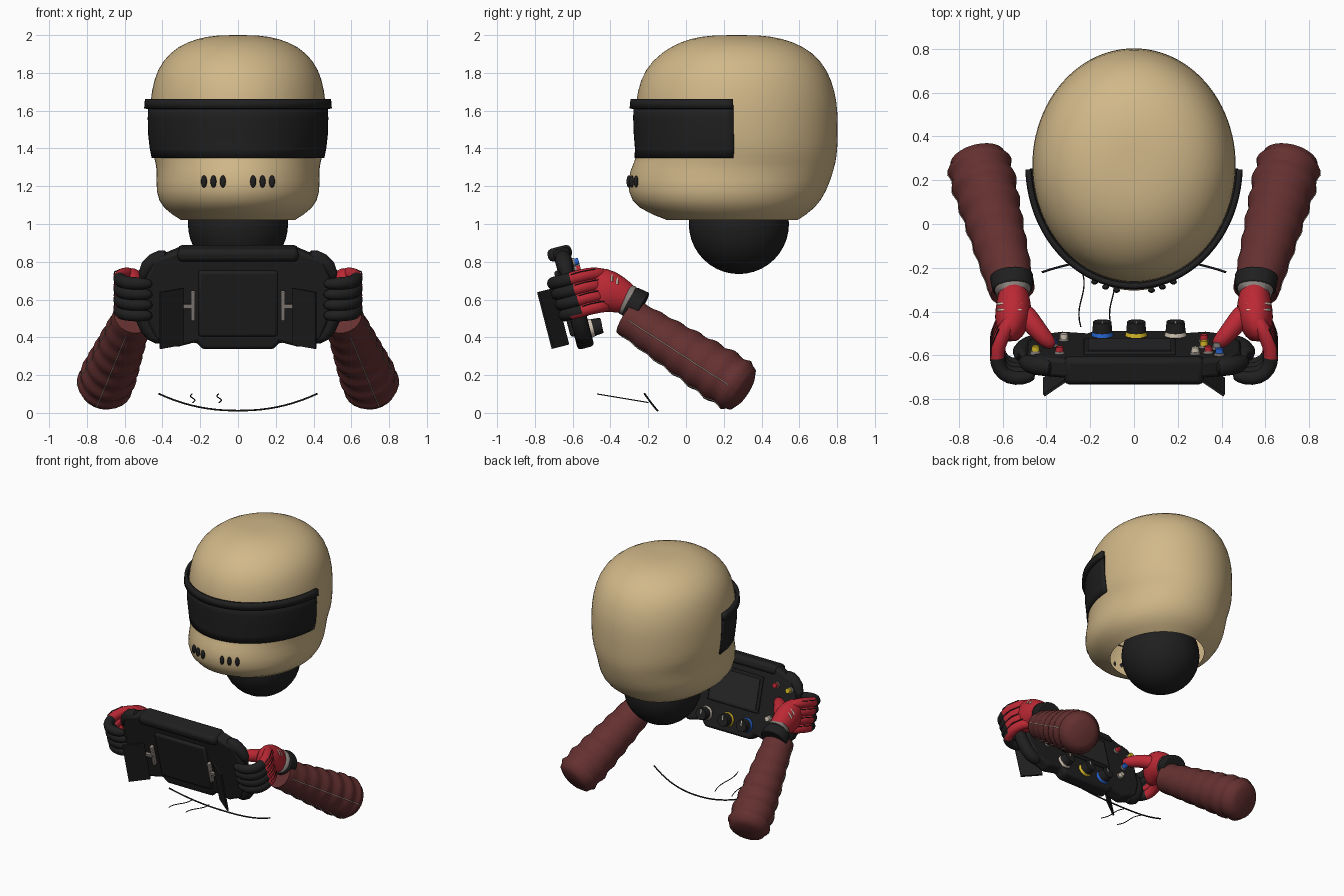
import bpy, bmesh
from math import sin, cos, pi, radians, sqrt
from mathutils import Vector, Matrix

cube = bpy.data.objects.get("Cube")
if cube:
    bpy.data.objects.remove(cube, do_unlink=True)


def material(name, r, g, b):
    m = bpy.data.materials.new(name)
    m.use_nodes = True
    m.diffuse_color = (r, g, b, 1)
    m.node_tree.nodes["Principled BSDF"].inputs["Base Color"].default_value = (r, g, b, 1)
    return m


TAN = material("shell tan", 0.64, 0.48, 0.25)
BLACK = material("black", 0.014, 0.014, 0.014)
SCREEN = material("screen grey", 0.022, 0.022, 0.024)
SLEEVE = material("sleeve maroon", 0.13, 0.03, 0.03)
RED = material("glove red", 0.5, 0.022, 0.035)
GREY = material("metal grey", 0.25, 0.22, 0.2)
CREAM = material("cream", 0.65, 0.57, 0.46)
BLUE = material("blue", 0.02, 0.13, 0.65)
YELLOW = material("yellow", 0.7, 0.5, 0.02)

# Tilted frame of the steering wheel: local y points at the driver
WHEEL = Matrix.Translation((0, -0.6, 0.62)) @ Matrix.Rotation(radians(14.5), 4, 'X')


def finish(name, bm, mats, mirror=False, subsurf=0, bevel=0, matrix=None, angle=40):
    bmesh.ops.recalc_face_normals(bm, faces=bm.faces)
    if matrix:
        bm.transform(matrix)
    me = bpy.data.meshes.new(name)
    bm.to_mesh(me)
    bm.free()
    for m in mats:
        me.materials.append(m)
    ob = bpy.data.objects.new(name, me)
    bpy.context.collection.objects.link(ob)
    bpy.ops.object.select_all(action='DESELECT')
    ob.select_set(True)
    bpy.context.view_layer.objects.active = ob
    bpy.ops.object.shade_smooth_by_angle(angle=radians(angle))
    if bevel:
        b = ob.modifiers.new("bevel", 'BEVEL')
        b.width, b.segments = bevel, 2
    if subsurf:
        s = ob.modifiers.new("subsurf", 'SUBSURF')
        s.levels = s.render_levels = subsurf
    if mirror:
        ob.modifiers.new("mirror", 'MIRROR')
    return ob


def loft(bm, rings, closed=True, caps=(True, True)):
    rows = [[bm.verts.new(p) for p in ring] for ring in rings]
    n = len(rows[0])
    for a, b in zip(rows, rows[1:]):
        for i in range(n if closed else n - 1):
            j = (i + 1) % n
            bm.faces.new((a[i], a[j], b[j], b[i]))
    for row, cap in zip((rows[0], rows[-1]), caps):
        if cap and closed:
            bm.faces.new(row)


def tube(name, pts, radii, mats, seg=12, **kw):
    """Loft of ellipses (width, height) along a path."""
    bm = bmesh.new()
    pts = [Vector(p) for p in pts]
    rings = []
    for i, p in enumerate(pts):
        t = (pts[min(i + 1, len(pts) - 1)] - pts[max(i - 1, 0)]).normalized()
        side = t.cross(Vector((0, 0, 1))).normalized()
        up = side.cross(t)
        a, b = radii[i] if isinstance(radii[i], tuple) else (radii[i], radii[i])
        rings.append([p + side * a * cos(2 * pi * k / seg) + up * b * sin(2 * pi * k / seg)
                      for k in range(seg)])
    loft(bm, rings)
    return finish(name, bm, mats, angle=80, **kw)


def box(name, at, size, mat, turn=0, matrix=WHEEL, **kw):
    bm = bmesh.new()
    bmesh.ops.create_cube(bm, size=1)
    bm.transform(Matrix.Translation(at) @ Matrix.Rotation(radians(turn), 4, 'Z')
                 @ Matrix.Diagonal((*size, 1)))
    return finish(name, bm, [mat], matrix=matrix, **kw)


def knob(name, x, v, y, r, h, mat):
    bm = bmesh.new()
    bmesh.ops.create_cone(bm, cap_ends=True, segments=24, radius1=r, radius2=r * 0.9, depth=h)
    bm.transform(Matrix.Translation((x, y + h / 2, v)) @ Matrix.Rotation(-pi / 2, 4, 'X'))
    return finish(name, bm, [mat], matrix=WHEEL)


def ball(name, at, size, mat, seg=24):
    bm = bmesh.new()
    bmesh.ops.create_uvsphere(bm, u_segments=seg, v_segments=seg // 2, radius=1)
    bm.transform(Matrix.Translation(at) @ Matrix.Diagonal((*size, 1)))
    return finish(name, bm, [mat], angle=80)


def wire(name, pts, r, mat, mirror=False):
    cu = bpy.data.curves.new(name, 'CURVE')
    cu.dimensions = '3D'
    cu.bevel_depth, cu.bevel_resolution = r, 1
    sp = cu.splines.new('POLY')
    sp.points.add(len(pts) - 1)
    for q, p in zip(sp.points, pts):
        q.co = (*p, 1)
    cu.materials.append(mat)
    ob = bpy.data.objects.new(name, cu)
    bpy.context.collection.objects.link(ob)
    if mirror:
        ob.modifiers.new("mirror", 'MIRROR')


# Helmet shell: height, half width, front y, back y
PROFILE = [(2.0, 0.06, 0.20, 0.34), (1.995, 0.16, 0.08, 0.45), (1.965, 0.27, -0.03, 0.57),
           (1.91, 0.36, -0.13, 0.67), (1.82, 0.43, -0.22, 0.75), (1.7, 0.46, -0.26, 0.79),
           (1.6, 0.468, -0.27, 0.805), (1.45, 0.465, -0.265, 0.805), (1.36, 0.45, -0.255, 0.80),
           (1.29, 0.425, -0.30, 0.785), (1.17, 0.44, -0.315, 0.745), (1.08, 0.40, -0.26, 0.685),
           (1.02, 0.30, -0.10, 0.59)]


def section(z):
    for a, b in zip(PROFILE, PROFILE[1:]):
        if b[0] <= z <= a[0]:
            return [p + (q - p) * (a[0] - z) / (a[0] - b[0]) for p, q in zip(a, b)]


def oval(z, grow=0.0, start=0.0, end=2 * pi, n=48, closed=True):
    _, w, f, b = section(z)
    steps = [start + (end - start) * k / (n if closed else n - 1) for k in range(n)]
    return [Vector(((w + grow) * cos(t), (f + b) / 2 + ((b - f) / 2 + grow) * sin(t), z))
            for t in steps]


bm = bmesh.new()
loft(bm, [oval(row[0]) for row in PROFILE], caps=(True, False))
finish("helmet_shell", bm, [TAN], subsurf=1, angle=80)
ball("head", (0, 0.28, 1.0), (0.265, 0.265, 0.265), BLACK, 40)

# Visor and its brow band wrap the front half of the shell
for name, zs, grow in (("visor", (1.63, 1.56, 1.48, 1.4, 1.35), 0.007),
                       ("visor_brow", (1.66, 1.61), 0.018)):
    bm = bmesh.new()
    loft(bm, [oval(z, grow, pi * 1.01, pi * 1.99, 41, False) for z in zs], closed=False)
    ob = finish(name, bm, [BLACK])
    s = ob.modifiers.new("solidify", 'SOLIDIFY')
    s.thickness, s.offset = (0.008, 0) if grow < 0.01 else (0.024, 0)

# Chin vents
for side in (-1, 1):
    for k in range(3):
        x = side * (0.08 + 0.05 * k)
        y = 0.215 - 0.527 * sqrt(1 - (x / 0.435) ** 2)
        ball("chin_vent", (x, y, 1.225), (0.016, 0.012, 0.033), BLACK, 12)

# Steering wheel body from a half outline, mirrored
half = [(0, 0.27), (0.3, 0.265), (0.37, 0.235), (0.45, 0.21), (0.49, 0.1), (0.49, -0.1),
        (0.44, -0.23), (0.39, -0.245), (0.33, -0.275), (0.22, -0.245), (0.19, -0.285), (0, -0.285)]
outline = half + [(-x, v) for x, v in half[-2:0:-1]]
bm = bmesh.new()
loft(bm, [[(x, y, v) for x, v in outline] for y in (-0.045, 0.045)])
finish("wheel_body", bm, [BLACK], bevel=0.018, matrix=WHEEL)
box("wheel_top_pad", (0, -0.01, 0.235), (0.64, 0.13, 0.07), BLACK, bevel=0.025)
box("wheel_front_pad", (0, -0.045, -0.03), (0.42, 0.04, 0.36), BLACK, bevel=0.015)
grip = [(0.36, 0.22), (0.45, 0.2), (0.51, 0.12), (0.525, 0), (0.505, -0.13), (0.46, -0.22), (0.38, -0.23)]
tube("wheel_grip", [(x, 0, v) for x, v in grip], [0.045] * len(grip), [BLACK],
     mirror=True, subsurf=1, matrix=WHEEL)

# Display, rotary knobs and push buttons on the driver's side
box("display_frame", (-0.02, 0.05, 0.04), (0.42, 0.016, 0.26), BLACK, bevel=0.006)
box("display", (-0.02, 0.06, 0.04), (0.38, 0.006, 0.22), SCREEN)
for x, ring in ((-0.145, BLUE), (0.01, YELLOW), (0.19, CREAM)):
    knob("knob_ring", x, -0.19, 0.04, 0.052, 0.022, ring)
    knob("knob", x, -0.19, 0.06, 0.046, 0.05, BLACK)
    box("knob_mark", (x, 0.111, -0.17), (0.008, 0.004, 0.035), CREAM)
for x, v, mat in ((-0.45, 0.13, YELLOW), (-0.34, 0.14, RED), (-0.32, -0.1, CREAM), (-0.37, 0.0, BLUE),
                  (0.32, -0.08, RED), (0.32, 0.03, YELLOW), (0.39, 0.17, BLUE),
                  (0.28, 0.15, CREAM), (0.34, 0.13, RED), (0.38, 0.06, GREY)):
    knob("button_base", x, v, 0.04, 0.025, 0.016, GREY)
    knob("button", x, v, 0.055, 0.019, 0.022, mat)

# Shift paddles on the far side
box("paddle", (0.35, -0.13, -0.09), (0.15, 0.012, 0.31), BLACK, turn=-35, mirror=True)
box("paddle_arm", (0.285, -0.085, -0.035), (0.1, 0.02, 0.022), GREY, mirror=True)
box("paddle_bracket", (0.238, -0.075, -0.035), (0.022, 0.03, 0.16), GREY, mirror=True, bevel=0.005)

# Sleeves with soft wrinkles
wrist, elbow = Vector((0.555, -0.31, 0.51)), Vector((0.72, 0.315, 0.115))


def sleeve_radius(t):
    r = 0.103 + 0.042 * min(1, t * 1.3) + 0.006 * sin(t * 42) * (0.3 + t)
    return r * (0.62 if t > 0.99 else 0.88 if t > 0.94 else 1)


ts = [k / 36 for k in range(37)]
tube("sleeve", [wrist.lerp(elbow, t) for t in ts], [sleeve_radius(t) for t in ts], [SLEEVE],
     seg=24, mirror=True)
axis = (elbow - wrist).normalized()
out = axis.cross(Vector((0, 0, 1))).normalized()
low = out.cross(axis)
for name, d in (("outer_seam", out), ("front_seam", (out * 0.45 - low).normalized())):
    wire(name, [wrist.lerp(elbow, t) + d * sleeve_radius(t) for t in ts[2:34]], 0.003, CREAM, True)

# Glove cuffs and palms
tube("glove_cuff", [(0.56, -0.235, 0.555), (0.555, -0.30, 0.59)], [(0.1, 0.09), (0.092, 0.085)],
     [BLACK], seg=24, mirror=True, bevel=0.008)
tube("cuff_band", [(0.555, -0.295, 0.59), (0.553, -0.322, 0.602)], [(0.084, 0.084), (0.076, 0.082)],
     [GREY], seg=24, mirror=True)
palm = [(0.555, -0.27, 0.58), (0.55, -0.33, 0.61), (0.55, -0.40, 0.645), (0.56, -0.47, 0.65), (0.575, -0.54, 0.645)]
size = [(0.06, 0.07), (0.075, 0.09), (0.088, 0.115), (0.08, 0.13), (0.04, 0.1)]
tube("glove_palm", palm, size, [RED], seg=14, mirror=True, subsurf=1)
for k in (0, 1):
    wire("hand_stripe", [(0.55 + 0.083 * cos(a), -0.365 - 0.028 * k, 0.63 + 0.015 * k + 0.098 * sin(a))
                         for a in [radians(30 + 12 * i) for i in range(8)]], 0.007, CREAM, True)

# Fingers curl around the grip, red on the back and black past the knuckle
for k in range(4):
    z, s = 0.695 - 0.056 * k, 0.02 * k
    path = [(0.55, -0.42, z + 0.035), (0.59, -0.48 + s, z + 0.045), (0.625, -0.56 + s, z + 0.03),
            (0.628, -0.61 + s, z + 0.015), (0.618, -0.665 + s, z), (0.575, -0.705 + s, z - 0.008),
            (0.50, -0.705 + s, z - 0.012), (0.45, -0.69 + s, z - 0.012)]
    ob = tube("finger", path, [0.03, 0.038, 0.036, 0.036, 0.036, 0.035, 0.034, 0.02],
              [RED, BLACK], mirror=True, subsurf=1)
    for f in ob.data.polygons:
        f.material_index = int(f.center.y < -0.61 + s * 0.5)
    wire("finger_seam", [Vector(p) + Vector((0.028, 0, 0.022)) for p in path[1:4]], 0.003, BLACK, True)
tube("thumb", [(0.52, -0.38, 0.64), (0.47, -0.45, 0.675), (0.42, -0.51, 0.68), (0.385, -0.545, 0.675), (0.365, -0.56, 0.67)],
     [0.05, 0.05, 0.042, 0.036, 0.016], [RED], mirror=True, subsurf=1)

# Loose cables under the wheel
wire("lap_cable", [(0.42 * t, -0.15 - 0.07 * t * t, 0.012 + 0.09 * abs(t) ** 2.2)
                   for t in [k / 10 - 1 for k in range(21)]], 0.005, BLACK)
for x in (-0.24, -0.1):
    wire("thin_cable", [(x + 0.012 * sin(t * 6), -0.2 - 0.27 * t, 0.055 + 0.045 * t)
                        for t in [k / 10 for k in range(11)]], 0.003, BLACK)
